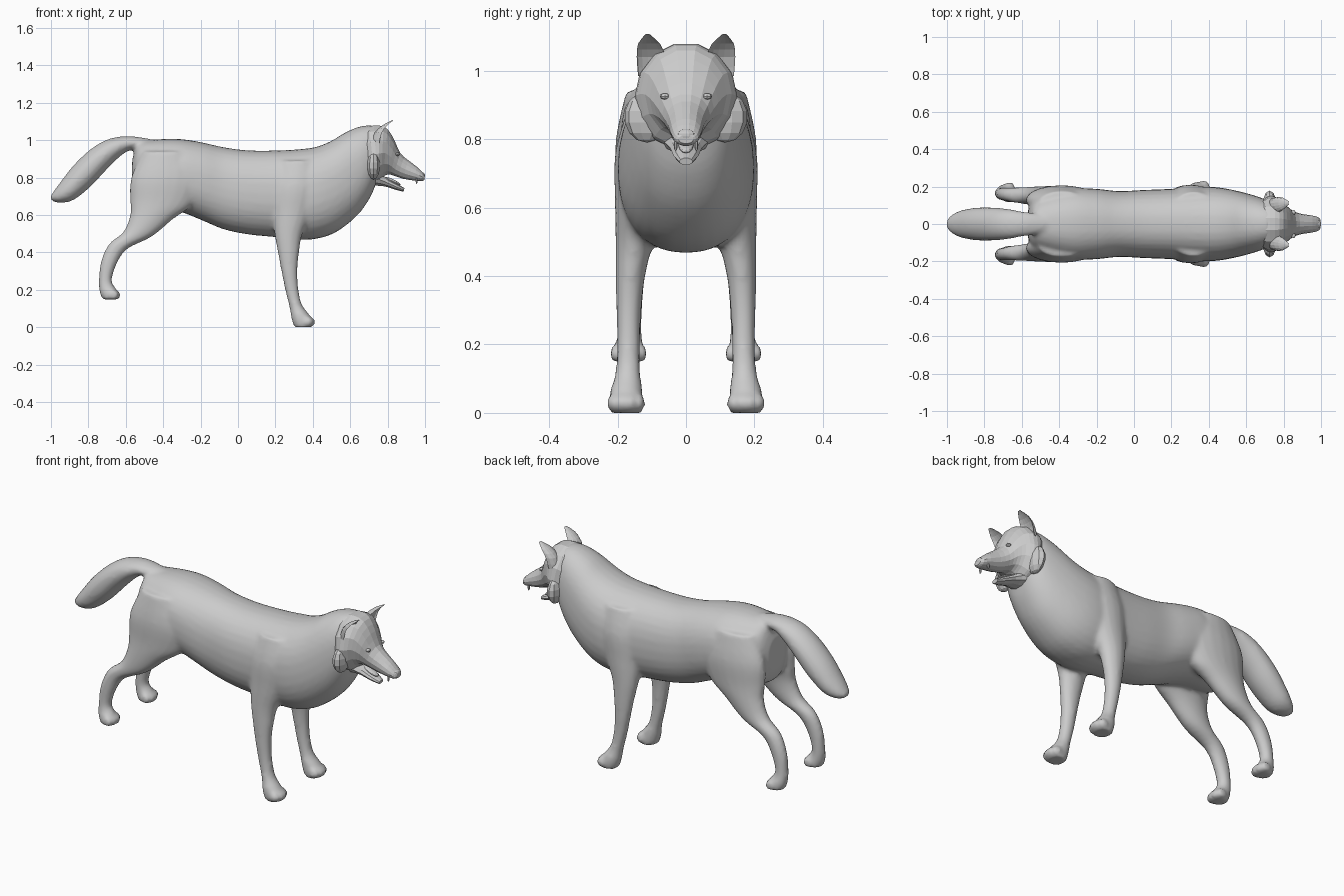
import bpy, bmesh, math
from mathutils import Vector, Matrix


def finish(bm, name):
    bmesh.ops.recalc_face_normals(bm, faces=bm.faces)
    me = bpy.data.meshes.new(name)
    bm.to_mesh(me)
    bm.free()
    ob = bpy.data.objects.new(name, me)
    bpy.context.collection.objects.link(ob)
    return ob


def smooth_path(rows, steps):
    """Catmull-Rom interpolation of section rows."""
    out = []
    n = len(rows)
    for i in range(n - 1):
        a, b, c, d = (rows[max(i - 1, 0)], rows[i], rows[i + 1], rows[min(i + 2, n - 1)])
        for s in range(steps):
            t = s / steps
            out.append([0.5 * (2 * q + (r - p) * t + (2 * p - 5 * q + 4 * r - u) * t * t
                               + (3 * q - p - 3 * r + u) * t ** 3)
                        for p, q, r, u in zip(a, b, c, d)])
    out.append(rows[-1])
    return out


def loft(name, rows, side=1, n=20, steps=4, power=1.0, cup=False):
    """Each row: first edge x, z, second edge x, z (side view), centre y, half width."""
    bm = bmesh.new()
    rings = []
    for x1, z1, x2, z2, y, b in smooth_path(rows, steps):
        ring = []
        for k in range(n):
            t = 2 * math.pi * k / n
            c, s = math.cos(t), math.sin(t)
            c = math.copysign(abs(c) ** power, c)
            s = math.copysign(abs(s) ** power, s)
            if cup and s < 0:
                s *= -0.45
            ring.append(bm.verts.new(((x1 + x2) / 2 + s * (x1 - x2) / 2,
                                      side * (y + b * c),
                                      (z1 + z2) / 2 + s * (z1 - z2) / 2)))
        rings.append(ring)
    for r, q in zip(rings, rings[1:]):
        for k in range(n):
            j = (k + 1) % n
            bm.faces.new((r[k], r[j], q[j], q[k]))
    bm.faces.new(rings[0])
    bm.faces.new(rings[-1])
    return finish(bm, name)


def ball(name, loc, size, seg=12, tilt=0):
    bm = bmesh.new()
    m = Matrix.Translation(loc) @ Matrix.Rotation(tilt, 4, 'Y') @ Matrix.Diagonal((*size, 1))
    bmesh.ops.create_uvsphere(bm, u_segments=seg, v_segments=seg // 2 + 2, radius=1, matrix=m)
    return finish(bm, name)


# Torso from rump to neck
parts = [loft("torso", [
    (-0.565, 0.90, -0.57, 0.72, 0, 0.07),
    (-0.53, 0.985, -0.54, 0.65, 0, 0.13),
    (-0.45, 1.003, -0.45, 0.63, 0, 0.165),
    (-0.32, 1.007, -0.32, 0.62, 0, 0.19),
    (-0.20, 0.99, -0.20, 0.575, 0, 0.188),
    (-0.08, 0.963, -0.08, 0.525, 0, 0.176),
    (0.05, 0.946, 0.05, 0.497, 0, 0.182),
    (0.20, 0.945, 0.20, 0.482, 0, 0.188),
    (0.33, 0.952, 0.33, 0.468, 0, 0.198),
    (0.42, 0.965, 0.43, 0.475, 0, 0.198),
    (0.50, 0.997, 0.53, 0.512, 0, 0.185),
    (0.58, 1.045, 0.64, 0.60, 0, 0.162),
    (0.66, 1.075, 0.71, 0.70, 0, 0.138),
    (0.73, 1.08, 0.745, 0.79, 0, 0.11)], power=0.88, n=32)]

# Bushy tail
parts.append(loft("tail", [
    (-0.40, 0.99, -0.42, 0.92, 0, 0.04),
    (-0.50, 1.012, -0.50, 0.94, 0, 0.055),
    (-0.60, 1.022, -0.575, 0.947, 0, 0.065),
    (-0.70, 1.003, -0.64, 0.905, 0, 0.08),
    (-0.79, 0.95, -0.71, 0.835, 0, 0.088),
    (-0.88, 0.865, -0.79, 0.75, 0, 0.088),
    (-0.95, 0.775, -0.88, 0.68, 0, 0.075),
    (-0.99, 0.72, -0.95, 0.665, 0, 0.05),
    (-1.005, 0.695, -0.995, 0.675, 0, 0.02)]))

# Legs and paws, both sides
FRONT = [
    (0.22, 0.89, 0.42, 0.89, 0.11, 0.06),
    (0.18, 0.76, 0.44, 0.76, 0.122, 0.085),
    (0.18, 0.62, 0.40, 0.62, 0.13, 0.078),
    (0.195, 0.50, 0.345, 0.50, 0.15, 0.056),
    (0.213, 0.40, 0.327, 0.40, 0.162, 0.043),
    (0.232, 0.30, 0.318, 0.30, 0.167, 0.037),
    (0.252, 0.20, 0.324, 0.20, 0.168, 0.034),
    (0.275, 0.11, 0.342, 0.12, 0.17, 0.037),
    (0.285, 0.05, 0.385, 0.06, 0.175, 0.049),
    (0.30, 0.0, 0.392, 0.0, 0.175, 0.046)]
HIND = [
    (-0.51, 0.94, -0.26, 0.94, 0.11, 0.065),
    (-0.572, 0.80, -0.19, 0.80, 0.125, 0.08),
    (-0.577, 0.68, -0.24, 0.66, 0.132, 0.072),
    (-0.577, 0.60, -0.345, 0.58, 0.143, 0.06),
    (-0.613, 0.51, -0.46, 0.485, 0.15, 0.05),
    (-0.69, 0.445, -0.59, 0.42, 0.155, 0.04),
    (-0.733, 0.35, -0.645, 0.345, 0.16, 0.035),
    (-0.745, 0.24, -0.675, 0.25, 0.163, 0.033),
    (-0.738, 0.18, -0.65, 0.20, 0.168, 0.043),
    (-0.722, 0.148, -0.645, 0.148, 0.168, 0.044)]
for side in (1, -1):
    parts.append(loft("front_leg", FRONT, side))
    parts.append(loft("hind_leg", HIND, side))
    for i in range(4):
        dy = (i - 1.5) * 0.026
        dx = -0.012 * (abs(i - 1.5) > 1)
        parts.append(ball("toe", (0.383 + dx, side * (0.175 + dy), 0.028), (0.032, 0.017, 0.029)))
        parts.append(ball("toe", (-0.655 + dx, side * (0.168 + dy), 0.173), (0.03, 0.015, 0.027)))

# Fuse into one continuous hide
bpy.ops.object.select_all(action='DESELECT')
for ob in parts:
    ob.select_set(True)
bpy.context.view_layer.objects.active = parts[0]
bpy.ops.object.join()
body = bpy.context.view_layer.objects.active
body.name = "body"
remesh = body.modifiers.new("fuse", 'REMESH')
remesh.mode = 'VOXEL'
remesh.voxel_size = 0.012
remesh.use_smooth_shade = True
relax = body.modifiers.new("relax", 'SMOOTH')
relax.factor = 0.5
relax.iterations = 4

# Head: ruff, skull, brow and muzzle
loft("head", [
    (0.665, 1.055, 0.70, 0.76, 0, 0.12),
    (0.70, 1.078, 0.735, 0.765, 0, 0.148),
    (0.755, 1.082, 0.755, 0.775, 0, 0.145),
    (0.80, 1.062, 0.775, 0.80, 0, 0.12),
    (0.838, 1.0, 0.80, 0.815, 0, 0.095),
    (0.868, 0.932, 0.83, 0.81, 0, 0.07),
    (0.91, 0.895, 0.88, 0.793, 0, 0.054),
    (0.955, 0.86, 0.945, 0.783, 0, 0.046),
    (0.988, 0.828, 0.982, 0.78, 0, 0.036),
    (0.998, 0.812, 0.996, 0.787, 0, 0.022)], n=14, steps=2)

# Open lower jaw and tongue
loft("lower_jaw", [
    (0.735, 0.84, 0.735, 0.755, 0, 0.07),
    (0.795, 0.80, 0.785, 0.752, 0, 0.048),
    (0.85, 0.768, 0.84, 0.735, 0, 0.036),
    (0.89, 0.745, 0.885, 0.724, 0, 0.02)], n=10, steps=2)
ball("tongue", (0.825, 0, 0.782), (0.05, 0.022, 0.01), tilt=math.radians(25))
ball("nose", (0.985, 0, 0.812), (0.015, 0.028, 0.017), 10)

# Paired face parts
EAR = [
    (0.71, 0.985, 0.80, 0.985, 0.098, 0.042),
    (0.73, 1.04, 0.808, 1.04, 0.102, 0.042),
    (0.772, 1.08, 0.822, 1.078, 0.108, 0.032),
    (0.825, 1.108, 0.832, 1.10, 0.112, 0.008)]
for side, label in ((1, "left"), (-1, "right")):
    loft(label + "_ear", EAR, side, n=14, steps=2, cup=True)
    ball(label + "_cheek_ruff", (0.725, side * 0.115, 0.865), (0.036, 0.065, 0.075), 10)
    ball(label + "_eye", (0.852, side * 0.062, 0.925), (0.012, 0.014, 0.009), 8)
    ball(label + "_fang", (0.955, side * 0.03, 0.783), (0.006, 0.006, 0.018), 6)
